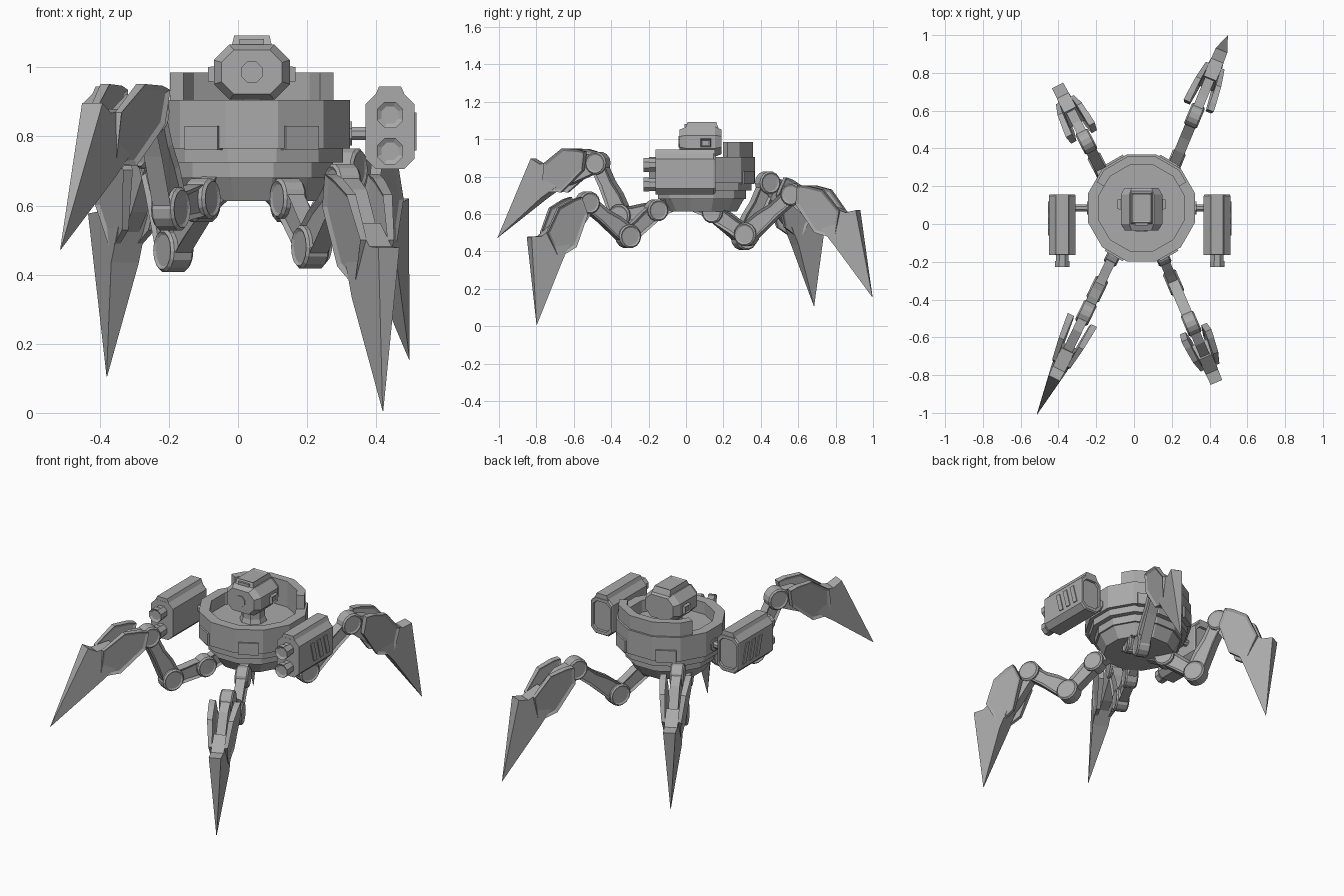
import bpy, bmesh, math
from mathutils import Matrix, Vector

if "Cube" in bpy.data.objects:
    bpy.data.objects.remove(bpy.data.objects["Cube"], do_unlink=True)

GREY = 0.4
metal = bpy.data.materials.new("grey_metal")
metal.use_nodes = True
metal.diffuse_color = (GREY, GREY, GREY, 1)
metal.node_tree.nodes["Principled BSDF"].inputs["Base Color"].default_value = (GREY, GREY, GREY, 1)

CX, CY = 0.04, 0.085          # body axis
POD_MID = 0.03                # pods mirror about this x


def frame(origin, x, y):
    """Local axes x, y and their cross product, placed at origin."""
    x, y = Vector(x).normalized(), Vector(y).normalized()
    m = Matrix((x, y, x.cross(y))).transposed().to_4x4()
    m.translation = origin
    return m


def loft(name, rings, m=Matrix(), inset=None):
    """Skin rings of points, cap both ends, optionally inset the caps."""
    bm = bmesh.new()
    vs = [[bm.verts.new(m @ Vector(p)) for p in ring] for ring in rings]
    n = len(rings[0])
    for a, b in zip(vs, vs[1:]):
        for i in range(n):
            j = (i + 1) % n
            bm.faces.new((a[i], a[j], b[j], b[i]))
    caps = [bm.faces.new(vs[0]), bm.faces.new(vs[-1])]
    bmesh.ops.recalc_face_normals(bm, faces=bm.faces)
    if inset:
        bmesh.ops.inset_individual(bm, faces=caps, thickness=inset[0], depth=inset[1])
    me = bpy.data.meshes.new(name)
    bm.to_mesh(me)
    bm.free()
    me.materials.append(metal)
    ob = bpy.data.objects.new(name, me)
    bpy.context.collection.objects.link(ob)
    return ob


def ngon(n, apothem, z):
    """Regular polygon with flats facing the axes."""
    r = apothem / math.cos(math.pi / n)
    return [(r * math.cos((i + 0.5) * math.tau / n), r * math.sin((i + 0.5) * math.tau / n), z)
            for i in range(n)]


def lathe(name, n, profile, m, inset=None):
    return loft(name, [ngon(n, r, z) for r, z in profile], m, inset)


def prism(name, pts, w0, w1, m, inset=None):
    """Extrude a profile between side offsets, which may depend on the point."""
    f0 = w0 if callable(w0) else lambda u: w0
    f1 = w1 if callable(w1) else lambda u: w1
    return loft(name, [[(u, v, f(u)) for u, v in pts] for f in (f0, f1)], m, inset)


def box(name, lo, hi, m=Matrix(), top=1.0, inset=None):
    cx, cy = (lo[0] + hi[0]) / 2, (lo[1] + hi[1]) / 2
    rings = []
    for z, s in ((lo[2], 1), (hi[2], top)):
        rings.append([(cx + (x - cx) * s, cy + (y - cy) * s, z)
                      for x, y in ((lo[0], lo[1]), (hi[0], lo[1]), (hi[0], hi[1]), (lo[0], hi[1]))])
    return loft(name, rings, m, inset)


def octagon(w, h, c):
    """Chamfered rectangle outline, half sizes w and h, chamfer c."""
    return [(w, h - c), (w - c, h), (c - w, h), (-w, h - c),
            (-w, c - h), (c - w, -h), (w - c, -h), (w, c - h)]


# Hull: faceted bowl with a rim, base ring and sunken deck
hub = Matrix.Translation((CX, CY, 0))
lathe("hull", 12, [(0.187, 0.613), (0.225, 0.68), (0.235, 0.68), (0.235, 0.725), (0.264, 0.725),
                   (0.264, 0.765), (0.284, 0.765), (0.284, 0.905), (0.228, 0.905), (0.228, 0.835)], hub)
# Tall rear shield, covering the rear third of the rim
arc = [(30, 1), (45, 1.035), (75, 1.035), (105, 1.035), (135, 1.035), (150, 1)]
shield = [(r * k * math.cos(math.radians(a)), r * k * math.sin(math.radians(a)))
          for r, seq in ((0.273, arc), (0.228, arc[::-1])) for a, k in seq]
prism("rear_shield", shield, 0.89, 0.985, hub)
# Mount plates on the diagonal facets
for a in (60, 120, 240, 300):
    box("mount_plate", (0.25, -0.055, 0.76), (0.294, 0.055, 0.83),
        hub @ Matrix.Rotation(math.radians(a), 4, 'Z'))

# Head
lathe("neck", 8, [(0.07, 0.83), (0.06, 0.86), (0.06, 0.92)], hub)
face = frame((CX, 0, 0.986), (1, 0, 0), (0, 0, 1))    # local z points to the front
outline = octagon(0.11, 0.08, 0.045)
loft("head", [[(x * s, z * s, -y) for x, z in outline]
              for y, s in ((-0.035, 0.8), (0.0, 1), (0.155, 1), (0.19, 0.82))], face)
lathe("eye", 8, [(0.031, 0.02), (0.031, 0.04)], face)
box("head_hatch", (CX - 0.06, -0.005, 1.055), (CX + 0.06, 0.175, 1.092), top=0.85, inset=(0.012, -0.005))
box("hatch_visor", (CX - 0.035, -0.007, 1.066), (CX + 0.035, 0.02, 1.082))
for s in (-1, 1):
    ear = frame((CX + s * 0.1, 0.105, 0.98), (0, 1, 0), (0, 0, s))
    box("ear", (-0.03, -0.024, 0), (0.03, 0.024, 0.027), ear, 0.85, (0.01, -0.006))

# Gun pods
for s in (-1, 1):
    px = POD_MID + s * 0.41
    pod = frame((px, 0, 0.814), (1, 0, 0), (0, 0, 1))
    body = octagon(0.071, 0.109, 0.03)
    loft("pod", [[(x * k, z * k, -y) for x, z in body]
                 for y, k in ((-0.163, 1), (0.148, 1), (0.157, 0.94), (0.157, 0.78), (0.145, 0.76))], pod)
    prism("pod_ridge", [(-0.045, 0.10), (0.045, 0.10), (0.032, 0.13), (-0.032, 0.13)],
          -0.155, 0.162, pod)
    for z in (0.862, 0.757):
        gun = frame((px, 0, z), (1, 0, 0), (0, 0, 1))
        lathe("barrel", 8, [(0.034, 0.14), (0.034, 0.197), (0.038, 0.197), (0.038, 0.228)],
              gun, (0.014, -0.008))
    # Slanted vents on the outer side
    for y in (-0.03, 0.03, 0.09):
        vent = frame((px + s * 0.071, y, 0.814), (0, 1, 0), (0, 0, s))
        h = s * 0.055
        prism("pod_vent", [(-0.03, h), (0.0, h), (0.03, -h), (0.0, -h)], -0.003, 0.005, vent)
    strut = frame((CX + s * 0.25, CY, 0.808), (0, 1, 0), (0, 0, s))
    lathe("pod_strut", 8, [(0.035, 0), (0.035, 0.04), (0.019, 0.04), (0.019, 0.12)], strut)


def joint(name, p, side, r, h):
    m = frame(p, (0, 0, 1), side.cross(Vector((0, 0, 1))))
    lathe(name, 14, [(r - 0.008, -h), (r, 0.008 - h), (r, h - 0.008), (r - 0.008, h)],
          m, (0.009, -0.005))


def link(name, p, q, side, a, b, h):
    """Tapered beam with recessed side panels between two joints."""
    u = (q - p).normalized()
    v = side.cross(u)
    n = (q - p).length
    m = frame(p, u, v)
    pts = [(0, -a), (n * 0.6, -b), (n, -b), (n, b), (n * 0.6, b), (n * 0.35, a), (0, a)]
    prism(name, pts, -h, h, m, (0.014, -0.01))


ARM = [(-0.02, 0.04), (0.06, 0.1), (0.25, 0.13), (0.3, 0.03), (0.2, -0.005), (0, -0.045)]
GUARD = [(0.0, 0.075), (0.03, 0.11), (0.105, 0.166), (0.25, 0.165), (0.345, 0.045),
         (0.25, -0.02), (0.07, 0.0)]
# Foot blade: along the shin, outward, half width; broad inside, narrow on the spur
FOOT = [(0.305, 0.234, 0.033), (0.277, 0.18, 0.035), (0.18, 0.13, 0.036),
        (0.22, 0.02, 0.045), (0.37, 0.022, 0.045), (0.718, 0.0, 0.001)]


def guard_out(u):
    return 0.086 - 0.13 * u


def guard_in(u):
    return 0.05 - 0.07 * u


# Legs: hip and tip positions, then reach and height of the elbow and knee
LEGS = {
    "front_right": ((-0.105, -0.16, 0.62), (-0.51, -1.0, 0.478), (0.206, 0.59), (0.345, 0.872)),
    "front_left": ((0.145, -0.16, 0.62), (0.42, -0.80, 0.002), (0.163, 0.48), (0.40, 0.66)),
    "back_left": ((0.145, 0.15, 0.61), (0.497, 1.0, 0.15), (0.19, 0.49), (0.458, 0.705)),
    "back_right": ((-0.105, 0.15, 0.61), (-0.377, 0.68, 0.118), (0.18, 0.47), (0.322, 0.767)),
}
for name, (hip, tip, elbow, knee) in LEGS.items():
    hip, tip = Vector(hip), Vector(tip)
    out = Vector((tip.x - hip.x, tip.y - hip.y, 0)).normalized()
    side = out.cross(Vector((0, 0, 1)))
    place = lambda r, z: Vector((hip.x, hip.y, z)) + out * r
    elbow, knee = place(*elbow), place(*knee)
    link(name + "_hip_bracket", hip - out * 0.1 + Vector((0, 0, 0.04)), hip, side, 0.04, 0.04, 0.024)
    joint(name + "_hip", hip, side, 0.058, 0.036)
    link(name + "_upper_leg", hip, elbow, side, 0.046, 0.043, 0.026)
    joint(name + "_elbow", elbow, side, 0.062, 0.037)
    link(name + "_middle_leg", elbow, knee, side, 0.053, 0.04, 0.029)
    joint(name + "_knee", knee, side, 0.06, 0.037)
    # Shin frame: u runs from knee to tip, v faces outward and up
    u = (tip - knee).normalized()
    v = u.cross(side)
    if v.dot(out) < 0:
        v = -v
    m = frame(knee, u, v)
    prism(name + "_shin", ARM, -0.026, 0.026, m)
    loft(name + "_foot_blade", [[(a, b, s * w) for a, b, w in FOOT] for s in (-1, 1)], m)
    for s in (-1, 1):
        prism(name + "_shin_guard", GUARD, lambda w: s * guard_in(w), lambda w: s * guard_out(w),
              m, (0.016, -0.008))
